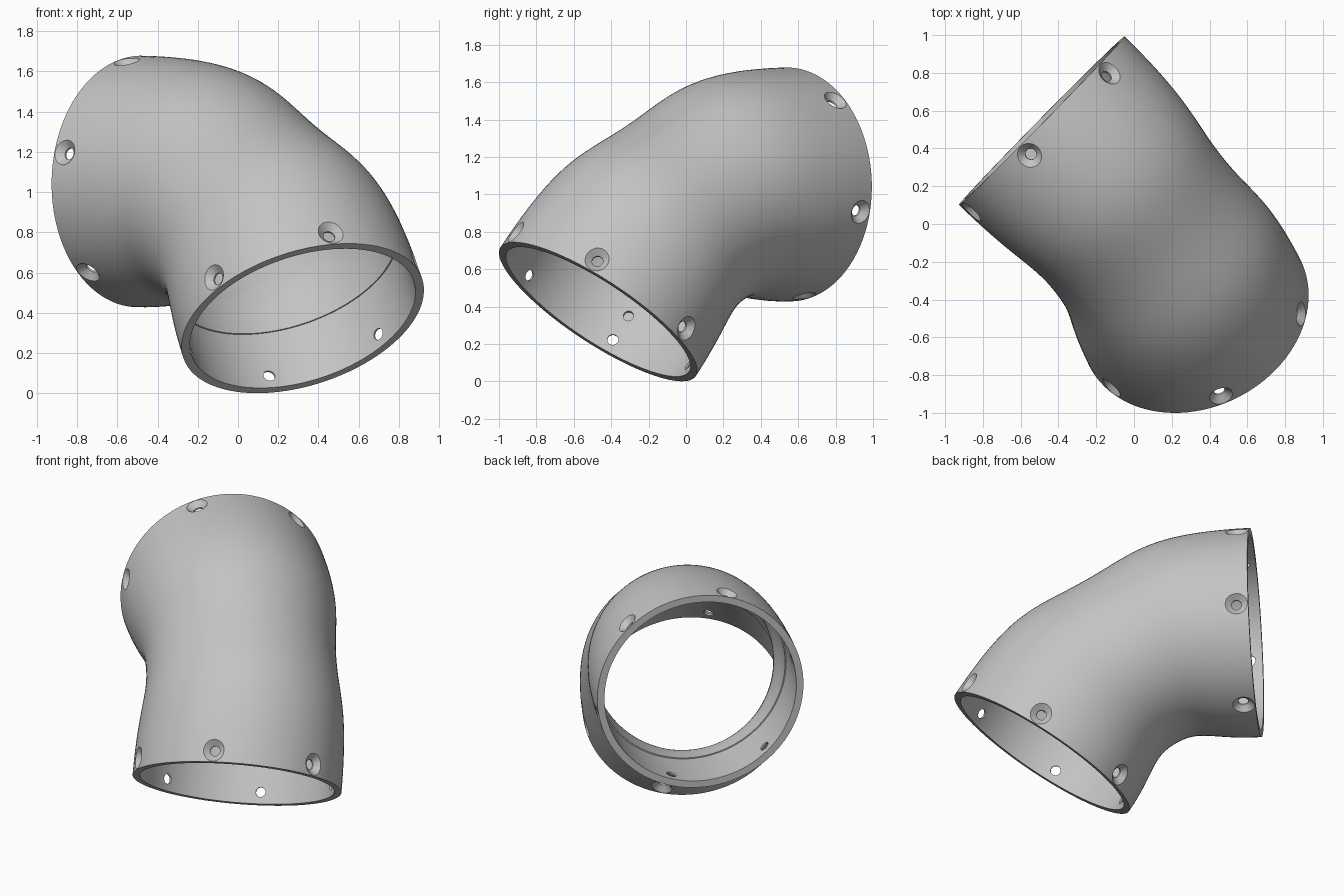
import bpy, bmesh, math
from mathutils import Vector

cube = bpy.data.objects.get("Cube")
if cube:
    bpy.data.objects.remove(cube, do_unlink=True)

# Two straight axes meeting at a corner, symmetric about the middle plane
ARM = 0.826
along = Vector((-0.268, 0.531, 0.804)).normalized()
exit_dir = Vector((-0.713, 0.701, 0.02)).normalized()
low_end = Vector((0.322, -0.47, 0.3725))
corner = low_end + along * ARM
high_end = corner + exit_dir * ARM
side = exit_dir.cross(along).normalized()
if side.x < 0:
    side.negate()


def inward(direction, other):
    """Unit vector square to direction, toward the inside of the bend."""
    return (other - direction * other.dot(direction)).normalized()


# Each end: rim centre, direction into the pipe, inside-of-bend direction
ENDS = [(low_end, along, inward(along, exit_dir)),
        (high_end, -exit_dir, inward(-exit_dir, -along))]
bend_in = (exit_dir - along).normalized()
bend_along = (exit_dir + along).normalized()
waist = corner + bend_in * 0.156

END_R, BORE_R, BORE_DEPTH, LEDGE, WALL = 0.6255, 0.582, 0.33, 0.007, 0.027
WAIST_SIDE, WAIST_BEND = 0.57, 0.556
SEGMENTS, STEPS = 96, 28
ANGLES = [2 * math.pi * k / SEGMENTS for k in range(SEGMENTS)]


def circle(centre, inner_dir, r_side, r_bend):
    return [centre + side * r_side * math.cos(a) + inner_dir * r_bend * math.sin(a)
            for a in ANGLES]


def loft(rim, rim_dir, middle, middle_dir):
    """Rings from rim to middle, leaving both square to their planes."""
    rows = []
    for i in range(STEPS + 1):
        t = i / STEPS
        u = 1 - t
        row = []
        for p, q in zip(rim, middle):
            chord = (q - p).length
            h = p + rim_dir * chord * 0.6
            g = q - middle_dir * chord * 0.34
            row.append(p * u**3 + h * 3 * u * u * t + g * 3 * u * t * t + q * t**3)
        rows.append(row)
    return rows


def skin(start_depth, radius, thinner):
    """Rings of a whole skin from the low end to the high end."""
    middle = circle(waist, bend_in, WAIST_SIDE - thinner, WAIST_BEND - thinner)
    halves = []
    for (centre, d, inner_dir), m in zip(ENDS, (bend_along, -bend_along)):
        rim = circle(centre + d * start_depth, inner_dir, radius, radius)
        halves.append(loft(rim, d, middle, m))
    return halves[0] + halves[1][-2::-1]


def bore(end):
    """Straight socket rings from the rim to the ledge."""
    centre, d, inner_dir = end
    return [circle(centre + d * depth, inner_dir, BORE_R, BORE_R)
            for depth in (0, BORE_DEPTH / 2, BORE_DEPTH)]


def finish(bm, name):
    bmesh.ops.recalc_face_normals(bm, faces=bm.faces)
    mesh = bpy.data.meshes.new(name)
    bm.to_mesh(mesh)
    bm.free()
    obj = bpy.data.objects.new(name, mesh)
    bpy.context.collection.objects.link(obj)
    return obj


def bridge(bm, first, second):
    count = len(first)
    for k in range(count):
        n = (k + 1) % count
        bm.faces.new((first[k], first[n], second[n], second[k]))


# Pipe wall: outer skin, high socket, inner passage, low socket
sections = skin(0, END_R, 0)
sections += bore(ENDS[1])
sections += reversed(skin(BORE_DEPTH, BORE_R - LEDGE, WALL))
sections += reversed(bore(ENDS[0]))
bm = bmesh.new()
rings = [[bm.verts.new(p) for p in section] for section in sections]
for i, ring in enumerate(rings):
    bridge(bm, ring, rings[(i + 1) % len(rings)])
pipe = finish(bm, "elbow_pipe")

# Countersunk screw holes, six around each end, and one blind pin hole
SCREW_HOLE = [(0.5, 0.03), (0.592, 0.03), (0.622, 0.064), (0.66, 0.107)]
PIN_HOLE = [(0.54, 0.028), (0.6, 0.028)]
HOLE_SIDES = 24
TURNS = [2 * math.pi * j / HOLE_SIDES for j in range(HOLE_SIDES)]


def add_hole(bm, end, depth, step, profile):
    centre, d, inner_dir = end
    a = step * math.pi / 3
    out = side * math.cos(a) + inner_dir * math.sin(a)
    across = out.cross(d)
    loops = [[bm.verts.new(centre + d * depth + out * height +
                           (d * math.cos(b) + across * math.sin(b)) * r)
              for b in TURNS] for height, r in profile]
    for low, high in zip(loops, loops[1:]):
        bridge(bm, low, high)
    bm.faces.new(loops[0])
    bm.faces.new(loops[-1])


bm = bmesh.new()
for end in ENDS:
    for step in range(6):
        add_hole(bm, end, 0.072, step, SCREW_HOLE)
add_hole(bm, ENDS[0], 0.23, 2, PIN_HOLE)
cutter = finish(bm, "hole_cutter")
cutter.hide_render = True

cut = pipe.modifiers.new("holes", "BOOLEAN")
cut.operation = "DIFFERENCE"
cut.solver = "EXACT"
cut.object = cutter
bpy.ops.object.select_all(action="DESELECT")
pipe.select_set(True)
bpy.context.view_layer.objects.active = pipe
bpy.ops.object.modifier_apply(modifier=cut.name)
bpy.data.objects.remove(cutter, do_unlink=True)

# Plain grey finish
grey = bpy.data.materials.new("plain_grey")
grey.use_nodes = True
colour = (0.55, 0.55, 0.55, 1)
grey.diffuse_color = colour
grey.node_tree.nodes["Principled BSDF"].inputs["Base Color"].default_value = colour
pipe.data.materials.clear()
pipe.data.materials.append(grey)
bpy.ops.object.shade_smooth_by_angle(angle=math.radians(30))
